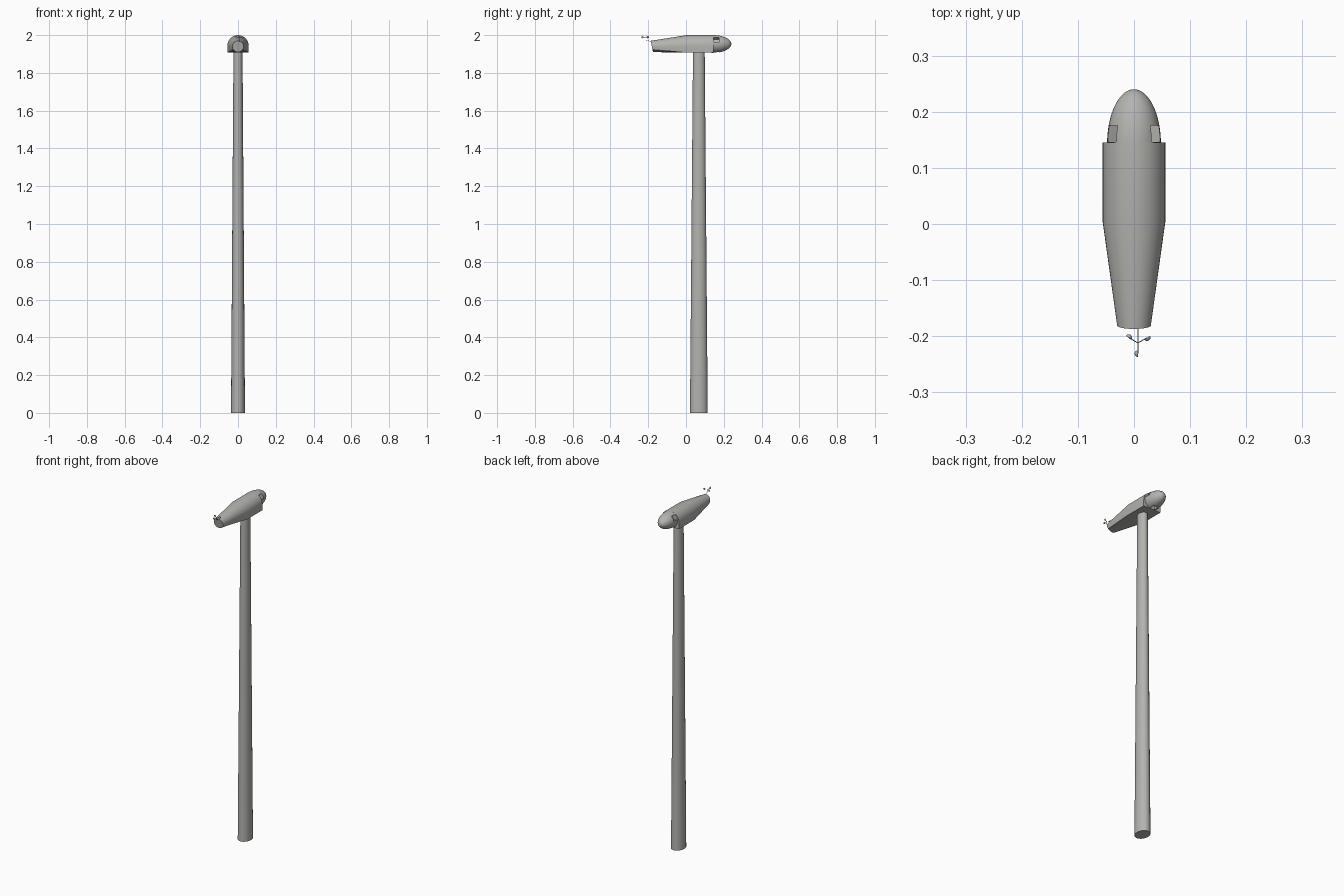
import bpy, bmesh, math
from mathutils import Matrix, Vector

if "Cube" in bpy.data.objects:
    bpy.data.objects.remove(bpy.data.objects["Cube"])

grey = bpy.data.materials.new("light_grey")
grey.diffuse_color = (0.45, 0.45, 0.43, 1)
grey.use_nodes = True
grey.node_tree.nodes["Principled BSDF"].inputs["Base Color"].default_value = grey.diffuse_color


def finish(name, bm, angle=35):
    bmesh.ops.recalc_face_normals(bm, faces=bm.faces)
    me = bpy.data.meshes.new(name)
    bm.to_mesh(me)
    bm.free()
    ob = bpy.data.objects.new(name, me)
    bpy.context.collection.objects.link(ob)
    me.materials.append(grey)
    smooth(ob, angle)
    return ob


def smooth(ob, angle=35):
    bpy.ops.object.select_all(action='DESELECT')
    ob.select_set(True)
    bpy.context.view_layer.objects.active = ob
    bpy.ops.object.shade_smooth_by_angle(angle=math.radians(angle))


def loft(name, rings, angle=35):
    bm = bmesh.new()
    loops = [[bm.verts.new(p) for p in r] for r in rings]
    n = len(loops[0])
    for a, b in zip(loops, loops[1:]):
        for i in range(n):
            j = (i + 1) % n
            bm.faces.new((a[i], a[j], b[j], b[i]))
    bm.faces.new(loops[0])
    bm.faces.new(loops[-1])
    return finish(name, bm, angle)


def rod(bm, a, b, r):
    a, b = Vector(a), Vector(b)
    d = b - a
    m = Matrix.Translation((a + b) / 2) @ d.to_track_quat('Z', 'Y').to_matrix().to_4x4()
    bmesh.ops.create_cone(bm, cap_ends=True, segments=8, radius1=r, radius2=r,
                          depth=d.length, matrix=m)


# Tapered oval tower
def oval(rx, ry, z, n=32):
    return [(rx * math.cos(t), 0.068 + ry * math.sin(t), z)
            for t in (2 * math.pi * i / n for i in range(n))]


loft("tower", [oval(0.037, 0.047, 0), oval(0.024, 0.031, 1.915)])

# Nacelle: arched section with flat bottom, tapering to a round slanted tail
R, H, ZC = 0.056, 0.037, 1.944
c = math.atan2(H, R)
angs = [math.pi * i / 20 for i in range(20)]
for a0, a1, n in ((math.pi, math.pi + c, 3), (math.pi + c, 2 * math.pi - c, 10),
                  (2 * math.pi - c, 2 * math.pi, 3)):
    angs += [a0 + (a1 - a0) * i / n for i in range(n)]


def arch(y):
    pts = []
    for t in angs:
        k = R
        if math.sin(t) < -1e-6:
            k = min(R / max(abs(math.cos(t)), 1e-6), H / abs(math.sin(t)))
        pts.append((k * math.cos(t), y, ZC + k * math.sin(t)))
    return pts


tail = [(0.03 * math.cos(t), -0.181 - 0.006 * math.sin(t), 1.94 + 0.03 * math.sin(t))
        for t in angs]
loft("nacelle", [arch(0.145), arch(0.005), tail])

# Rounded hub nose
NZ, NR = 1.953, 0.047
rings = [[(NR * 1.02 * k * math.cos(t), y, NZ + NR * k * math.sin(t))
          for t in (2 * math.pi * i / 40 for i in range(40))]
         for y, k in [(0.135, 1.0)] + [(0.143 + 0.097 * math.sin(u), math.cos(u))
                      for u in (math.radians(89) * i / 16 for i in range(17))]]
hub = loft("hub_nose", rings)

# Three square blade sockets cut into the hub
bm = bmesh.new()
for deg in (30, 150, 270):
    m = (Matrix.Translation((0, 0.161, NZ)) @ Matrix.Rotation(-math.radians(deg), 4, 'Y')
         @ Matrix.Translation((0.045, 0, 0)) @ Matrix.Diagonal((0.045, 0.029, 0.029, 1)))
    bmesh.ops.create_cube(bm, size=1, matrix=m)
cutter = finish("socket_cutter", bm)
cutter.hide_render = True
mod = hub.modifiers.new("sockets", 'BOOLEAN')
mod.operation, mod.object, mod.solver = 'DIFFERENCE', cutter, 'EXACT'
bpy.context.view_layer.objects.active = hub
bpy.ops.object.modifier_apply(modifier="sockets")
bpy.data.objects.remove(cutter)
smooth(hub)

# Wind gauge: bent mast, three arms with half-round cups
bm = bmesh.new()
top = Vector((0.007, -0.212, 1.989))
rod(bm, (0.007, -0.183, 1.966), (0.007, -0.212, 1.973), 0.001)
rod(bm, (0.007, -0.212, 1.973), top, 0.001)
for deg in (30, 150, 270):
    a = math.radians(deg)
    tip = top + Vector((math.cos(a), math.sin(a), 0)) * 0.019
    rod(bm, top, tip, 0.0008)
    cup = bmesh.ops.create_uvsphere(bm, u_segments=12, v_segments=8, radius=0.006)['verts']
    turn = Matrix.Rotation(a, 4, 'Z') @ Matrix.Rotation(math.pi / 2, 4, 'X')
    for v in cup:
        v.co.z = max(v.co.z, 0)
        v.co = tip + turn @ v.co
bmesh.ops.remove_doubles(bm, verts=bm.verts, dist=1e-5)
finish("wind_gauge", bm)
